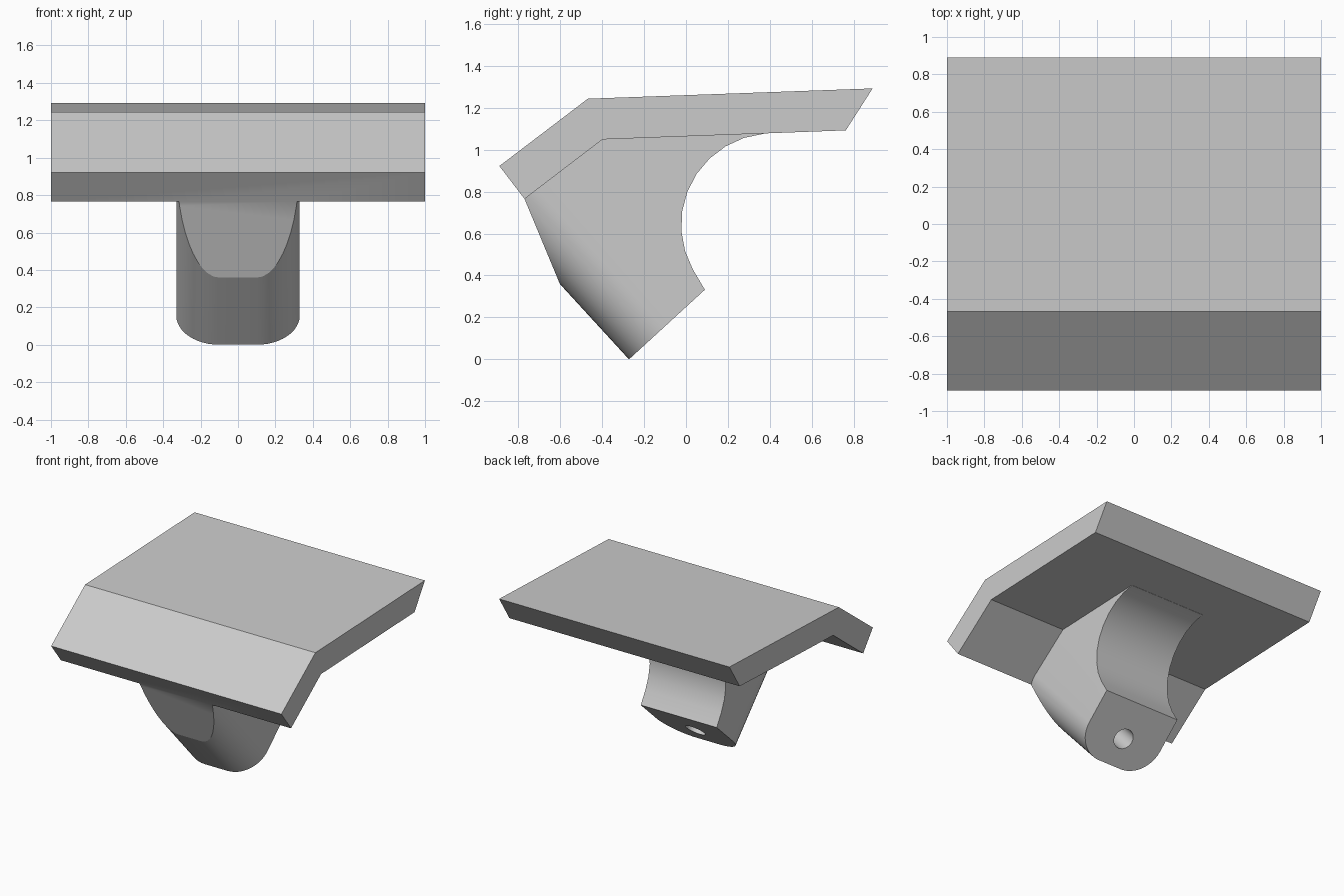
import bpy, bmesh, math
from mathutils import Vector

if "Cube" in bpy.data.objects:
    bpy.data.objects.remove(bpy.data.objects["Cube"])

# local axes of the tilted arm: U runs up its end face, W runs along its length
FOOT = Vector((0, -0.272, 0.0))
U = Vector((0, 0.737, 0.676))
W = Vector((0, -0.676, 0.737))


def prism(name, points, direction):
    """Extrude a closed outline along a vector."""
    bm = bmesh.new()
    face = bm.faces.new([bm.verts.new(p) for p in points])
    new = bmesh.ops.extrude_face_region(bm, geom=[face], use_keep_orig=True)
    bmesh.ops.translate(bm, vec=direction,
                        verts=[v for v in new["geom"] if isinstance(v, bmesh.types.BMVert)])
    bmesh.ops.recalc_face_normals(bm, faces=bm.faces)
    mesh = bpy.data.meshes.new(name)
    bm.to_mesh(mesh)
    bm.free()
    obj = bpy.data.objects.new(name, mesh)
    bpy.context.collection.objects.link(obj)
    return obj


def side_prism(name, profile, half):
    return prism(name, [Vector((-half, y, z)) for y, z in profile], Vector((2 * half, 0, 0)))


def combine(target, tool, operation):
    mod = target.modifiers.new(operation.lower(), "BOOLEAN")
    mod.operation, mod.solver, mod.object = operation, "EXACT", tool
    bpy.context.view_layer.objects.active = target
    bpy.ops.object.modifier_apply(modifier=mod.name)
    bpy.data.objects.remove(tool)


def arc(cx, cy, r, a0, a1, n):
    return [(cx + r * math.cos(math.radians(a0 + (a1 - a0) * i / n)),
             cy + r * math.sin(math.radians(a0 + (a1 - a0) * i / n))) for i in range(n + 1)]


# bent plate
plate = side_prism("bent_plate", [(-0.89, 0.922), (-0.468, 1.243), (0.89, 1.292),
                                  (0.762, 1.092), (-0.398, 1.049), (-0.77, 0.765)], 1.0)

# arm side profile with scooped back, its top sunk into the plate
arm = side_prism("arm", [(-0.77, 0.765), (-0.53, 0.1875), (-0.346, -0.068), (0.09, 0.332)]
                 + arc(0.413, 0.642, 0.436, 222, 95.6, 10)[1:]
                 + [(0.37, 1.12), (-0.41, 1.1)], 0.5)

# rounded cross-section trims the arm
section = (arc(0.10, 0.23, 0.23, -90, 0, 12) + [(0.33, 1.6), (-0.33, 1.6)]
           + arc(-0.10, 0.23, 0.23, 180, 270, 12))
rounding = prism("rounding", [FOOT - W * 0.2 + Vector((x, 0, 0)) + U * u for x, u in section], W * 1.8)
combine(arm, rounding, "INTERSECT")

# blind screw hole in the end face
ring = arc(0, 0.212, 0.077, 0, 337.5, 15)
hole = prism("hole", [FOOT - W * 0.1 + Vector((x, 0, 0)) + U * u for x, u in ring], W * 0.5)
combine(arm, hole, "DIFFERENCE")

# join arm and plate into one solid bracket
combine(plate, arm, "UNION")
plate.name = "bracket"
bpy.ops.object.select_all(action="DESELECT")
plate.select_set(True)
bpy.context.view_layer.objects.active = plate
bpy.ops.object.shade_smooth_by_angle(angle=math.radians(16))
# keep the hole wall smooth although its facets are wider
for edge in plate.data.edges:
    a, b = (plate.data.vertices[i].co for i in edge.vertices)
    if abs((b - a).normalized().dot(W)) > 0.99 and abs((a + b).x) < 0.18 and 0.1 < (a - FOOT).dot(U) < 0.32:
        edge.use_edge_sharp = False
